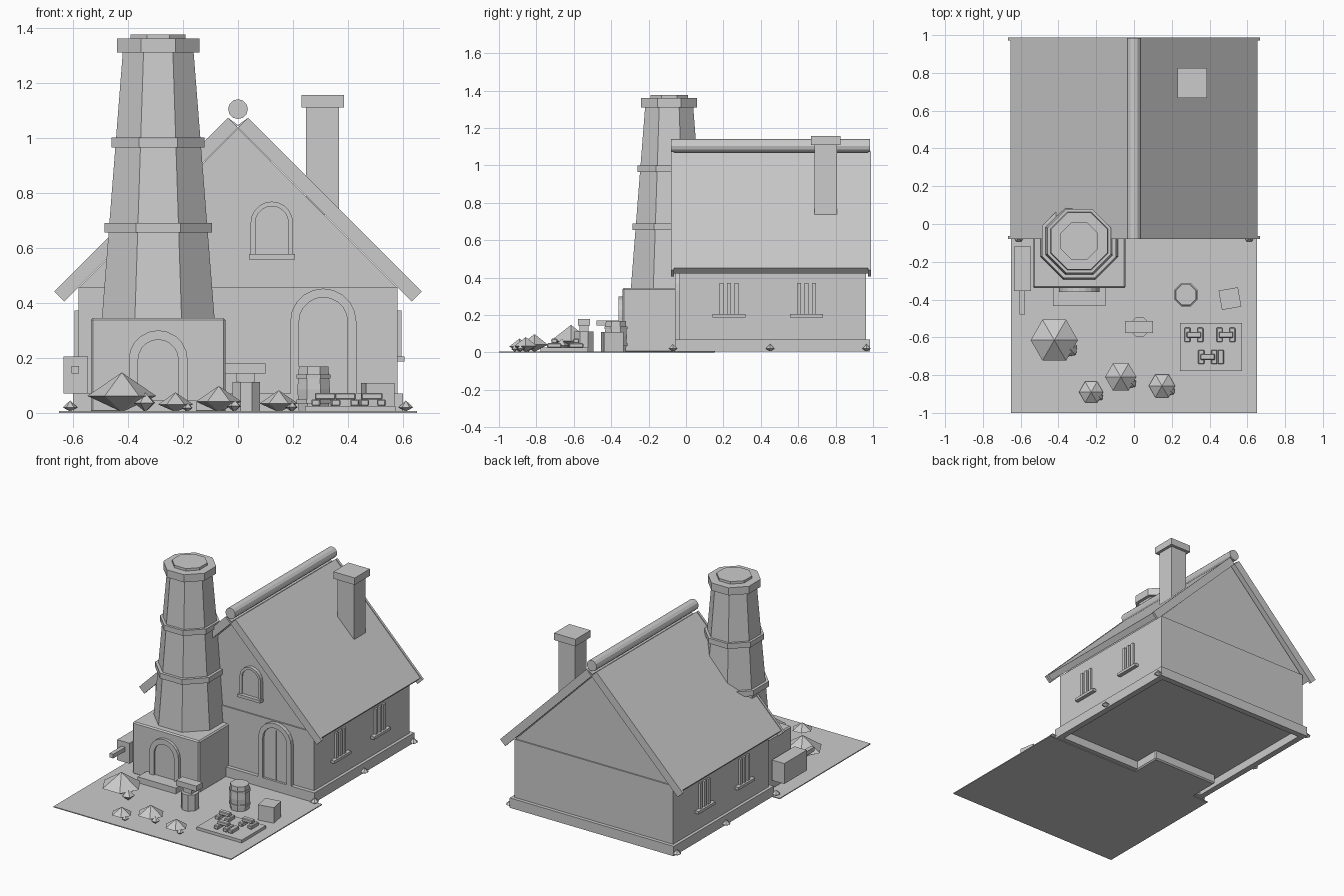
import bpy, bmesh, math
from mathutils import Matrix, Vector

cube = bpy.data.objects.get("Cube")
if cube:
    bpy.data.objects.remove(cube, do_unlink=True)

GREY = (0.6, 0.6, 0.6, 1)
stone = bpy.data.materials.new("plain grey")
stone.use_nodes = True
stone.diffuse_color = GREY
stone.node_tree.nodes["Principled BSDF"].inputs["Base Color"].default_value = GREY


def finish(name, bm):
    bmesh.ops.recalc_face_normals(bm, faces=bm.faces)
    mesh = bpy.data.meshes.new(name)
    bm.to_mesh(mesh)
    bm.free()
    mesh.materials.append(stone)
    obj = bpy.data.objects.new(name, mesh)
    bpy.context.collection.objects.link(obj)
    return obj


def box(name, x, y, z, turn=0, bevel=0):
    """Box from (min, max) pairs, optionally turned about its own upright axis."""
    bm = bmesh.new()
    bmesh.ops.create_cube(bm, size=1)
    size = Vector([r[1] - r[0] for r in (x, y, z)])
    mid = Vector([(r[1] + r[0]) / 2 for r in (x, y, z)])
    bm.transform(Matrix.LocRotScale(mid, Matrix.Rotation(math.radians(turn), 3, 'Z'), size))
    if bevel:
        bmesh.ops.bevel(bm, geom=bm.edges[:], offset=bevel, segments=1, affect='EDGES')
    return finish(name, bm)


def prism(name, pts, y0, y1):
    """Front profile of (x, z) points drawn out along y."""
    bm = bmesh.new()
    face = bm.faces.new([bm.verts.new((x, y0, z)) for x, z in pts])
    grown = bmesh.ops.extrude_face_region(bm, geom=[face])["geom"]
    verts = [v for v in grown if isinstance(v, bmesh.types.BMVert)]
    bmesh.ops.translate(bm, verts=verts, vec=(0, y1 - y0, 0))
    return finish(name, bm)


def lathe(name, x, y, profile, sides, phase=0.0):
    """Stack of polygon rings from (radius, height) pairs; zero radius makes a tip."""
    bm = bmesh.new()
    rings = []
    for r, z in profile:
        count = sides if r else 1
        rings.append([bm.verts.new((x + r * math.cos(phase + math.tau * i / sides),
                                    y + r * math.sin(phase + math.tau * i / sides), z))
                      for i in range(count)])
    for a, b in zip(rings, rings[1:]):
        for i in range(sides):
            quad = [a[i % len(a)], a[(i + 1) % len(a)], b[(i + 1) % len(b)], b[i % len(b)]]
            bm.faces.new(list(dict.fromkeys(quad)))
    for ring in (rings[0], rings[-1]):
        if len(ring) > 1:
            bm.faces.new(ring)
    return finish(name, bm)


def arch_points(cx, half, z0, top, steps=10):
    spring = top - half
    curve = [(cx + half * math.cos(math.pi * i / steps),
              spring + half * math.sin(math.pi * i / steps)) for i in range(steps + 1)]
    return [(cx + half, z0)] + curve + [(cx - half, z0)]


def arch(name, cx, half, rim, z0, top, wall, depth):
    """Raised arched surround with a shallower panel inside it."""
    outer = arch_points(cx, half, z0, top)
    inner = arch_points(cx, half - rim, z0, top - rim)
    prism(name + "_surround", outer + inner[::-1], wall - depth, wall + 0.01)
    prism(name + "_panel", inner, wall - depth * 0.4, wall + 0.01)


# Yard and house walls
WALL, BACK, EAVE = -0.035, 0.962, 0.455
box("yard_ground", (-0.65, 0.65), (-1, -0.05), (0, 0.006))
box("house_walls", (-0.58, 0.58), (WALL, BACK), (0.06, EAVE))
prism("gable", [(-0.577, EAVE - 0.02), (0.577, EAVE - 0.02), (0.577, EAVE), (0, 1.034), (-0.577, EAVE)],
      WALL + 0.008, BACK - 0.008)
for name, y in (("front_plinth", (-0.06, -0.02)), ("back_plinth", (0.945, 0.985))):
    box(name, (-0.6, 0.6), y, (0.005, 0.07))

for side, s in (("left", 1), ("right", -1)):
    box(side + "_plinth", sorted((s * 0.56, s * 0.6)), (-0.06, 0.985), (0.005, 0.07))
    # Roof slope with thicker boards along both gable ends
    slope = [(0, 1.046), (s * 0.033, 1.07), (s * 0.653, 0.45), (s * 0.625, 0.421)]
    prism(side + "_roof", slope, -0.07, 0.98)
    board = [(0, 1.036), (s * 0.036, 1.073), (s * 0.668, 0.441), (s * 0.631, 0.405)]
    for end, y in (("front", -0.079), ("back", 0.972)):
        prism(f"{side}_{end}_gable_board", board, y, y + 0.016)
    # Barred side windows
    for n, y in enumerate((0.23, 0.645)):
        box(f"{side}_window_sill_{n}", sorted((s * 0.57, s * 0.606)), (y - 0.088, y + 0.088), (0.187, 0.205))
        for k in (-1, 0, 1):
            yb = y + k * 0.04
            box(f"{side}_window_bar_{n}", sorted((s * 0.57, s * 0.594)), (yb - 0.011, yb + 0.011), (0.2, 0.372))
    # Stones at the foot of the walls
    for y in (-0.07, 0.45, 0.965):
        lathe(side + "_corner_stone", s * 0.61, y, [(0, 0.005), (0.027, 0.02), (0, 0.045)], 6)

ridge = [(0.036 * math.cos(math.tau * i / 12), 1.104 + 0.036 * math.sin(math.tau * i / 12)) for i in range(12)]
prism("roof_ridge", ridge, -0.08, 0.985)

# Door, gable window and house chimney
arch("house_door", 0.31, 0.12, 0.032, 0.006, 0.452, WALL, 0.025)
box("door_seam", (0.307, 0.313), (WALL - 0.014, WALL), (0.01, 0.4))
arch("gable_window", 0.123, 0.077, 0.017, 0.56, 0.768, WALL, 0.015)
box("gable_window_sill", (0.04, 0.207), (-0.065, -0.02), (0.558, 0.577))
box("chimney", (0.247, 0.367), (0.688, 0.806), (0.72, 1.12))
box("chimney_cap", (0.23, 0.386), (0.668, 0.826), (1.11, 1.156))

# Furnace tower
FX, FY = -0.29, -0.09
OCT, TURN = 1 / math.cos(math.pi / 8), math.pi / 8


def octagon(name, *profile):
    lathe(name, FX, FY, [(a * OCT, z) for a, z in profile], 8, TURN)


box("furnace_base", (FX - 0.245, FX + 0.245), (FY - 0.25, FY + 0.25), (0, 0.345), bevel=0.008)
octagon("furnace_stack", (0.205, 0.34), (0.128, 1.32))
octagon("lower_stack_band", (0.196, 0.655), (0.196, 0.69))
octagon("upper_stack_band", (0.169, 0.965), (0.169, 1.0))
octagon("stack_cap", (0.15, 1.31), (0.15, 1.36))
octagon("stack_mouth", (0.1, 1.355), (0.1, 1.376))
arch("furnace_mouth", FX, 0.107, 0.034, 0.01, 0.3, FY - 0.25, 0.02)
box("hearth_slab", (-0.43, -0.15), (-0.435, -0.33), (0, 0.045))

# Bellows
box("bellows_body", (-0.635, -0.545), (-0.355, -0.12), (0.07, 0.205))
box("bellows_nozzle", (-0.605, -0.578), (-0.478, -0.35), (0.143, 0.17))

# Ore heaps, each with a small lump beside it
for x, y, r, h in ((-0.422, -0.615, 0.125, 0.147), (-0.227, -0.89, 0.064, 0.074),
                   (-0.07, -0.81, 0.083, 0.098), (0.148, -0.857, 0.07, 0.082)):
    lathe("ore_heap", x, y, [(0, 0.003), (r, h * 0.42), (0, h)], 6)
    lathe("ore_lump", x + r * 0.68, y - r * 0.4, [(0, 0.003), (r * 0.33, h * 0.25), (0, h * 0.5)], 5, 0.5)

# Anvil on a stump
lathe("anvil_stump", 0.03, -0.545, [(0.055, 0), (0.055, 0.113)], 8, TURN)
box("anvil_foot", (-0.005, 0.06), (-0.57, -0.52), (0.11, 0.146))
box("anvil_top", (-0.047, 0.1), (-0.578, -0.513), (0.143, 0.179))

# Barrel and crate
lathe("barrel", 0.275, -0.375, [(0.058, 0), (0.064, 0.085), (0.058, 0.168)], 8, TURN)
for z in (0.035, 0.125):
    lathe("barrel_hoop", 0.275, -0.375, [(0.067, z), (0.067, z + 0.014)], 8, TURN)
box("crate", (0.456, 0.56), (-0.447, -0.343), (0, 0.108), turn=10)

# Ingots stacked on a pallet
box("pallet", (0.243, 0.572), (-0.778, -0.525), (0, 0.025))


def ingot(x, y, z, along_x):
    a, b = (0.038, 0.016) if along_x else (0.016, 0.038)
    box("ingot", (x - a, x + a), (y - b, y + b), (z, z + 0.024), bevel=0.004)


for x, y in ((0.317, -0.587), (0.487, -0.587), (0.39, -0.704)):
    for dx in (-0.034, 0.034):
        ingot(x + dx, y, 0.025, False)
    ingot(x, y, 0.049, True)
ingot(0.46, -0.704, 0.025, False)
